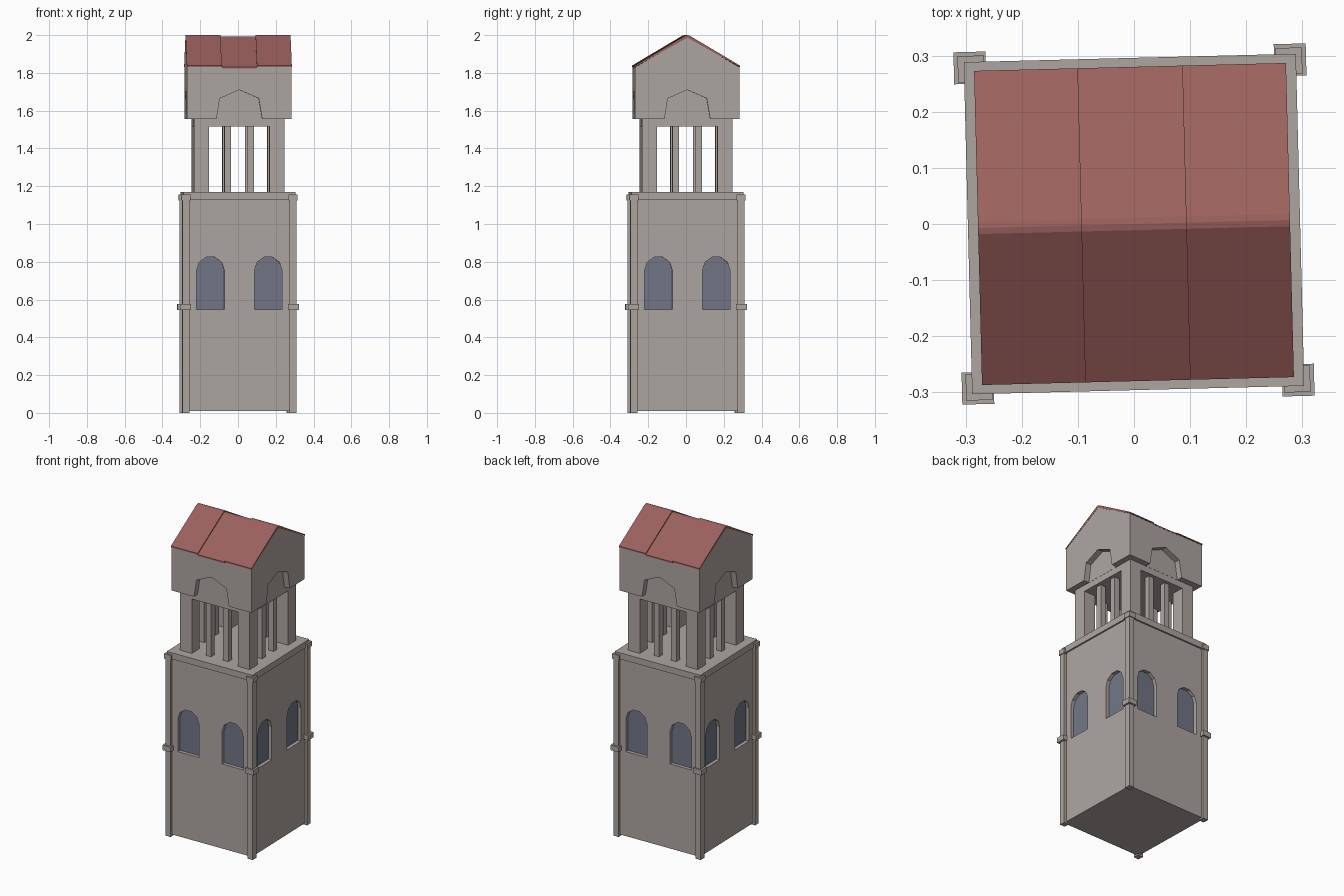
import bpy, bmesh, math
from mathutils import Matrix, Vector

if "Cube" in bpy.data.objects:
    bpy.data.objects.remove(bpy.data.objects["Cube"])

TWIST = math.radians(1.45)   # whole tower is turned slightly about z


def material(name, rgb):
    m = bpy.data.materials.new(name)
    m.diffuse_color = (*rgb, 1)
    m.use_nodes = True
    m.node_tree.nodes["Principled BSDF"].inputs["Base Color"].default_value = m.diffuse_color
    return m


STONE = material("stone", (0.42, 0.38, 0.36))
GLASS = material("glass", (0.17, 0.18, 0.24))
TILE = material("roof_tile", (0.33, 0.12, 0.11))


def finish(name, bm, mat):
    bmesh.ops.recalc_face_normals(bm, faces=bm.faces)
    me = bpy.data.meshes.new(name)
    bm.to_mesh(me)
    bm.free()
    me.materials.append(mat)
    ob = bpy.data.objects.new(name, me)
    ob.rotation_euler.z = TWIST
    bpy.context.collection.objects.link(ob)
    return ob


def add_box(bm, x0, x1, y0, y1, z0, z1):
    m = Matrix.Translation(((x0 + x1) / 2, (y0 + y1) / 2, (z0 + z1) / 2))
    m = m @ Matrix.Diagonal((x1 - x0, y1 - y0, z1 - z0, 1))
    bmesh.ops.create_cube(bm, size=1, matrix=m)


def add_prism(bm, pts, y0, y1, turn=0):
    """Extrude an x-z outline from y0 to y1, then turn it by quarter turns."""
    rot = Matrix.Rotation(turn * math.pi / 2, 3, 'Z')
    a = [bm.verts.new(rot @ Vector((x, y0, z))) for x, z in pts]
    b = [bm.verts.new(rot @ Vector((x, y1, z))) for x, z in pts]
    bm.faces.new(a)
    bm.faces.new(b[::-1])
    n = len(pts)
    for i in range(n):
        j = (i + 1) % n
        bm.faces.new((a[i], b[i], b[j], a[j]))


def box(name, h, z0, z1):
    bm = bmesh.new()
    add_box(bm, -h, h, -h, h, z0, z1)
    return finish(name, bm, STONE)


def corners(name, inner, outer, z0, z1):
    bm = bmesh.new()
    for sx in (-1, 1):
        for sy in (-1, 1):
            xs = sorted((sx * inner, sx * outer))
            ys = sorted((sy * inner, sy * outer))
            add_box(bm, *xs, *ys, z0, z1)
    return finish(name, bm, STONE)


def cut(ob, cutter):
    cutter.hide_render = True
    cutter.hide_viewport = True
    mod = ob.modifiers.new("cut", 'BOOLEAN')
    mod.operation = 'DIFFERENCE'
    mod.solver = 'EXACT'
    mod.object = cutter


# Shaft with corner posts, bands and cornice
shaft = box("shaft", 0.286, 0.01, 1.14)
corners("corner_posts", 0.265, 0.302, 0, 1.13)
corners("middle_blocks", 0.257, 0.314, 0.545, 0.577)
corners("top_blocks", 0.26, 0.307, 1.125, 1.157)
box("cornice", 0.296, 1.13, 1.17)


# Two arched windows on every side
def arch(cx, r=0.073, sill=0.547, spring=0.755):
    pts = [(cx - r, sill), (cx + r, sill)]
    for i in range(6):
        t = math.pi * i / 5
        pts.append((cx + r * math.cos(t), spring + r * math.sin(t)))
    return pts


cutter_bm, pane_bm = bmesh.new(), bmesh.new()
for turn in range(4):
    for cx in (-0.153, 0.153):
        add_prism(cutter_bm, arch(cx), -0.33, -0.262, turn)
        add_prism(pane_bm, arch(cx), -0.264, -0.258, turn)
cut(shaft, finish("window_cutter", cutter_bm, STONE))
finish("window_panes", pane_bm, GLASS)

# Open belfry: corner pillars, slim columns and lintel
corners("belfry_pillars", 0.16, 0.24, 1.16, 1.56)
bm = bmesh.new()
for turn in range(4):
    for cx in (-0.06, 0.06):
        w = 0.018
        outline = [(cx - w, 1.16), (cx + w, 1.16), (cx + w, 1.53), (cx - w, 1.53)]
        add_prism(bm, outline, -0.218, -0.182, turn)
finish("belfry_columns", bm, STONE)
box("belfry_lintel", 0.239, 1.515, 1.58)

# Gabled head with a faceted arch cut into each side
bm = bmesh.new()
gable = [(-0.277, 1.555), (0.277, 1.555), (0.277, 1.83), (0, 1.988), (-0.277, 1.83)]
add_prism(bm, gable, -0.277, 0.277, 1)
head = finish("gabled_head", bm, STONE)
bm = bmesh.new()
recess = [(-0.121, 1.5), (0.121, 1.5), (0.121, 1.555), (0.103, 1.665),
          (0, 1.71), (-0.103, 1.665), (-0.121, 1.555)]
for turn in range(4):
    add_prism(bm, recess, -0.32, -0.24, turn)
cut(head, finish("arch_cutter", bm, STONE))

# Three roof strips, the middle one slightly lower
bm = bmesh.new()
for x0, x1, drop in ((-0.278, -0.093, 0), (-0.093, 0.093, 0.007), (0.093, 0.278, 0)):
    z = -drop
    strip = [(-0.28, 1.83 + z), (-0.28, 1.838 + z), (-0.011, 1.998 + z), (0, 2.0 + z),
             (0.011, 1.998 + z), (0.28, 1.838 + z), (0.28, 1.83 + z), (0, 1.986 + z)]
    add_prism(bm, strip, -x1, -x0, 1)
finish("roof_strips", bm, TILE)
